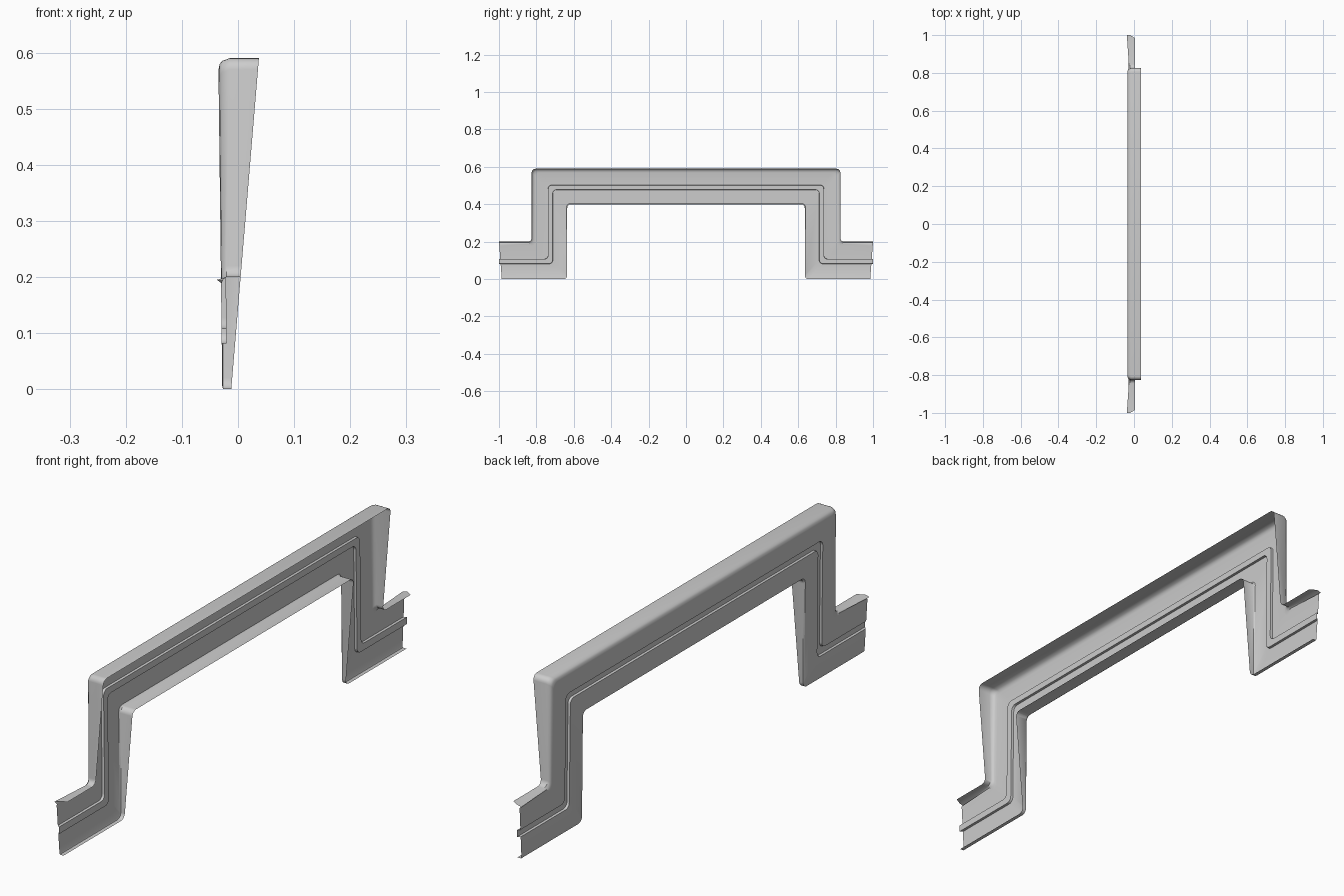
import bpy, bmesh, math
from mathutils import Vector

cube = bpy.data.objects.get("Cube")
if cube:
    bpy.data.objects.remove(cube, do_unlink=True)

mat = bpy.data.materials.new("light_grey")
mat.use_nodes = True
mat.diffuse_color = (0.6, 0.6, 0.6, 1)
mat.node_tree.nodes["Principled BSDF"].inputs["Base Color"].default_value = (0.6, 0.6, 0.6, 1)

# Stepped outlines (y, z) of half the panel, outer rim and inner rim
OUTER = [(0, 0.59), (0.825, 0.59), (0.825, 0.2), (1, 0.2)]
INNER = [(0, 0.4), (0.635, 0.4), (0.635, 0), (0.985, 0)]
RADIUS, STEPS = 0.02, 5
BEAD = 0.009

# Cross-section: (position from outer to inner rim, flange depth fraction, bead height)
SECTION = [(0, 1, 0), (0, 0.28, 0), (0.025, 0.1, 0), (0.055, 0.03, 0), (0.11, 0, 0),
           (0.46, 0, 0), (0.465, 0, BEAD), (0.59, 0, BEAD), (0.595, 0, 0),
           (0.98, 0, 0), (1, 0.1, 0), (1, 1, 0)]
LIP = 2  # section point that flares at the open end


def rounded_path(t):
    """Outline at a given position between the rims, with arc corners."""
    pts = [Vector(a).lerp(Vector(b), t) for a, b in zip(OUTER, INNER)]
    path = [pts[0]]
    for before, corner, after in zip(pts, pts[1:], pts[2:]):
        d1 = (corner - before).normalized()
        d2 = (after - corner).normalized()
        centre = corner + (d2 - d1) * RADIUS
        for i in range(STEPS + 1):
            a = math.pi / 2 * i / STEPS
            path.append(centre + (d1 * math.sin(a) - d2 * math.cos(a)) * RADIUS)
    return path + [pts[-1]]


def sheet_x(z):
    return -0.028 - 0.012 * z


def flange_x(z):
    return -0.012 + 0.0835 * z


# Loft the cross-section along the stepped path
bm = bmesh.new()
rows = []
for index, (t, depth, bead) in enumerate(SECTION):
    path = rounded_path(t)
    row = []
    for i, p in enumerate(path):
        y, z = p
        x = sheet_x(z) + depth * (flange_x(z) - sheet_x(z)) + bead
        if i == len(path) - 1:
            if index == 0:
                y -= 0.015
            if index == LIP:
                x -= 0.011
            if bead:
                y = 1
        row.append(bm.verts.new((x, y, z)))
    rows.append(row)
for a, b in zip(rows, rows[1:]):
    for i in range(len(a) - 1):
        bm.faces.new((a[i], a[i + 1], b[i + 1], b[i]))
bmesh.ops.recalc_face_normals(bm, faces=bm.faces)
# Outside of the pressed sheet faces -x
bm.faces.ensure_lookup_table()
if sum(f.normal.x * f.calc_area() for f in bm.faces) > 0:
    bmesh.ops.reverse_faces(bm, faces=bm.faces)

mesh = bpy.data.meshes.new("stepped_trim_panel")
bm.to_mesh(mesh)
bm.free()
mesh.materials.append(mat)
panel = bpy.data.objects.new("stepped_trim_panel", mesh)
bpy.context.collection.objects.link(panel)

# Smooth shading with crisp folds, then mirror front to back
bpy.ops.object.select_all(action='DESELECT')
panel.select_set(True)
bpy.context.view_layer.objects.active = panel
mirror = panel.modifiers.new("mirror", 'MIRROR')
mirror.use_axis = (False, True, False)
mirror.use_clip = True
bpy.ops.object.modifier_apply(modifier=mirror.name)
bpy.ops.object.shade_smooth_by_angle(angle=math.radians(40))
